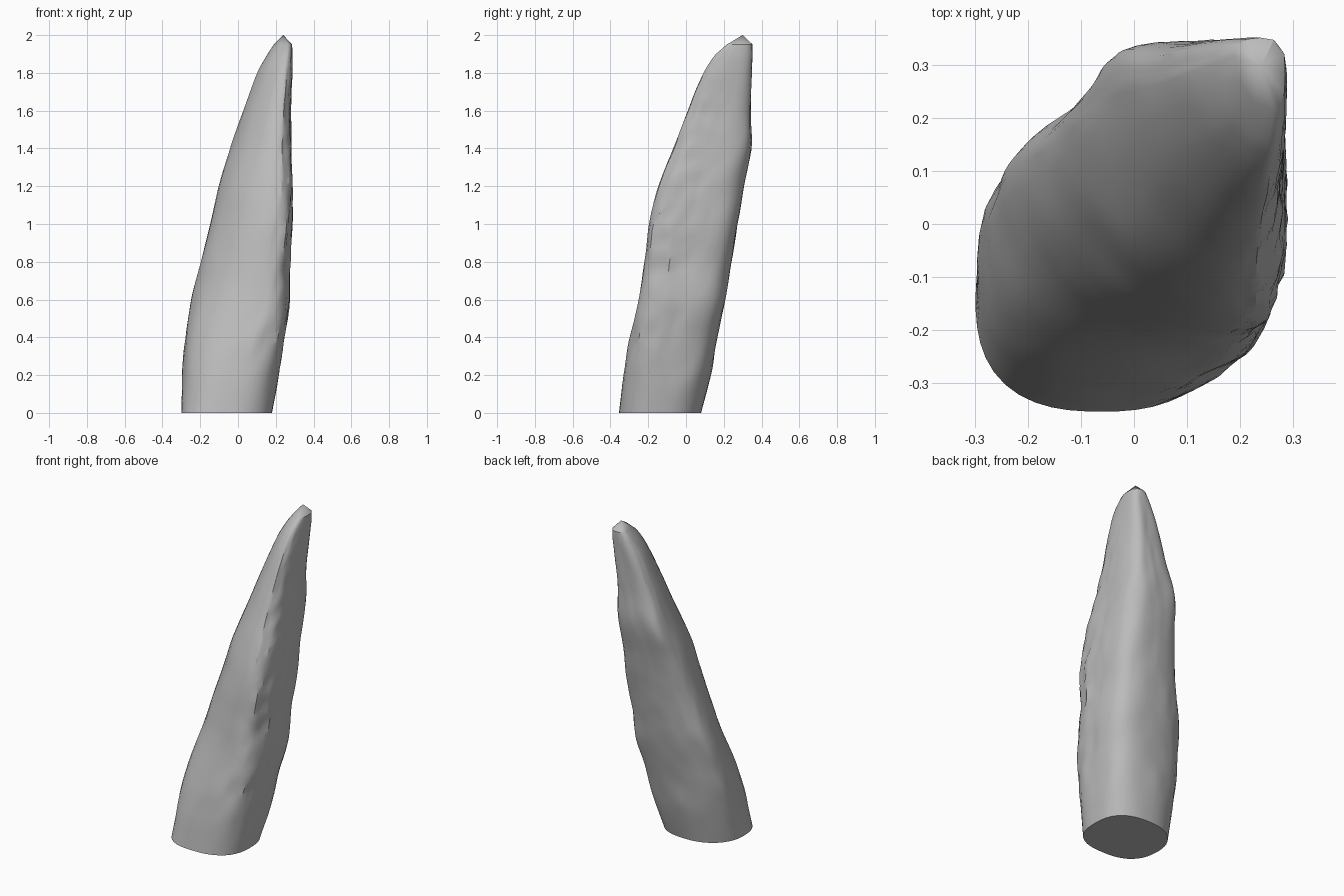
import bpy, bmesh, math
from mathutils import Vector, noise

if "Cube" in bpy.data.objects:
    bpy.data.objects.remove(bpy.data.objects["Cube"])

SIDES, RINGS = 48, 64

# Horn profile: height, x min, x max, y min, y max
PROFILE = [
    (0.00, -0.30, 0.18, -0.355, 0.08),
    (0.20, -0.295, 0.217, -0.33, 0.13),
    (0.40, -0.28, 0.247, -0.295, 0.165),
    (0.60, -0.245, 0.272, -0.25, 0.207),
    (0.80, -0.20, 0.272, -0.22, 0.24),
    (1.00, -0.145, 0.287, -0.195, 0.272),
    (1.20, -0.10, 0.287, -0.145, 0.305),
    (1.40, -0.04, 0.282, -0.07, 0.345),
    (1.60, 0.03, 0.279, 0.008, 0.34),
    (1.80, 0.103, 0.286, 0.093, 0.348),
    (1.90, 0.157, 0.289, 0.158, 0.353),
    (1.95, 0.19, 0.287, 0.215, 0.353),
]
# Corner squareness: height, front right, front left, back right, back left
CORNERS = [
    (0.00, 2.5, 2.6, 2.7, 2.1),
    (0.30, 2.7, 2.4, 3.2, 2.0),
    (0.60, 3.0, 2.1, 3.7, 1.95),
    (1.00, 3.0, 1.85, 3.7, 2.1),
    (1.20, 3.0, 1.8, 3.7, 2.7),
    (1.40, 2.8, 1.7, 3.6, 4.6),
    (1.60, 2.7, 1.65, 3.6, 3.8),
    (1.80, 2.6, 1.6, 3.6, 3.0),
    (1.95, 2.3, 1.8, 3.0, 2.3),
]


def lookup(table, z):
    """Smooth interpolation of a table row at height z."""
    last = len(table) - 1
    i = next(k for k in range(last) if z <= table[k + 1][0] + 1e-6)
    r = [table[min(max(i + k, 0), last)] for k in (-1, 0, 1, 2)]
    h = r[2][0] - r[1][0]
    t = (z - r[1][0]) / h
    out = []
    for a, b, c, d in list(zip(*r))[1:]:
        m1 = (c - a) / (r[2][0] - r[0][0]) * h
        m2 = (d - b) / (r[3][0] - r[1][0]) * h
        out.append((2 * t**3 - 3 * t**2 + 1) * b + (t**3 - 2 * t**2 + t) * m1
                   + (3 * t**2 - 2 * t**3) * c + (t**3 - t**2) * m2)
    return out


def surface_point(angle, z):
    x0, x1, y0, y1 = lookup(PROFILE, z)
    fr, fl, br, bl = lookup(CORNERS, z)
    xc, yc = (x0 + x1) / 2, (y0 + y1) / 2
    c, s = math.cos(angle), math.sin(angle)
    # The section leans: its front point sits to the right, its left point to the back
    skew = 0.5 * min(z / 0.7, 1.0)
    cx = xc + (skew * (x1 - x0) / 2 if s < 0 else 0)
    cy = yc + (skew * (y1 - y0) / 2 if c < 0 else 0)
    rx = x1 - cx if c >= 0 else cx - x0
    ry = y1 - cy if s >= 0 else cy - y0
    p = (fr if c >= 0 else fl) if s < 0 else (br if c >= 0 else bl)
    r = (abs(c) ** p + abs(s) ** p) ** (-1 / p)
    x, y = cx + rx * c * r, cy + ry * s * r
    # Gentle lengthwise lumps, rougher along the front right ridge
    ridge = max(0.0, math.cos(angle + math.radians(30))) ** 5
    k = 0.025 * noise.noise(Vector((c * 2.5, s * 2.5, z * 4.0)))
    k += 0.015 * noise.noise(Vector((c * 5, s * 5, z * 7.0 + 9)))
    k += 0.06 * ridge * noise.noise(Vector((c * 6, s * 6, z * 11 + 5))) * min(1, z)
    k *= min(1.0, z * 4)
    return Vector((x + (x - xc) * k, y + (y - yc) * k, z))


bm = bmesh.new()

# Body rings
rings = []
for i in range(RINGS):
    z = 1.90 * i / (RINGS - 1)
    rings.append([bm.verts.new(surface_point(math.tau * j / SIDES, z))
                  for j in range(SIDES)])
for low, high in zip(rings, rings[1:]):
    for j in range(SIDES):
        k = (j + 1) % SIDES
        bm.faces.new((low[j], low[k], high[k], high[j])).smooth = True

# Flat base
bm.faces.new(list(reversed(rings[0])))

# Faceted tip: a coarse ring and a point
step = 4
tip_ring = [bm.verts.new(surface_point(math.tau * j / SIDES, 1.95))
            for j in range(0, SIDES, step)]
apex = bm.verts.new((0.24, 0.30, 2.0))
n = len(tip_ring)
for j in range(n):
    a, b = tip_ring[j], tip_ring[(j + 1) % n]
    edge = [rings[-1][(j * step + k) % SIDES] for k in range(step + 1)]
    for u, v in zip(edge[:2], edge[1:3]):
        bm.faces.new((u, v, a))
    bm.faces.new((edge[2], b, a))
    for u, v in zip(edge[2:], edge[3:]):
        bm.faces.new((u, v, b))
    bm.faces.new((a, b, apex))

bmesh.ops.recalc_face_normals(bm, faces=bm.faces)
mesh = bpy.data.meshes.new("horn")
bm.to_mesh(mesh)
bm.free()
horn = bpy.data.objects.new("horn", mesh)
bpy.context.collection.objects.link(horn)

grey = bpy.data.materials.new("stone_grey")
grey.diffuse_color = (0.5, 0.5, 0.5, 1)
grey.use_nodes = True
grey.node_tree.nodes["Principled BSDF"].inputs["Base Color"].default_value = grey.diffuse_color
mesh.materials.append(grey)

# Smooth body with crisp base and tip
bpy.context.view_layer.objects.active = horn
horn.select_set(True)
bpy.ops.object.shade_smooth_by_angle(angle=math.radians(30))
